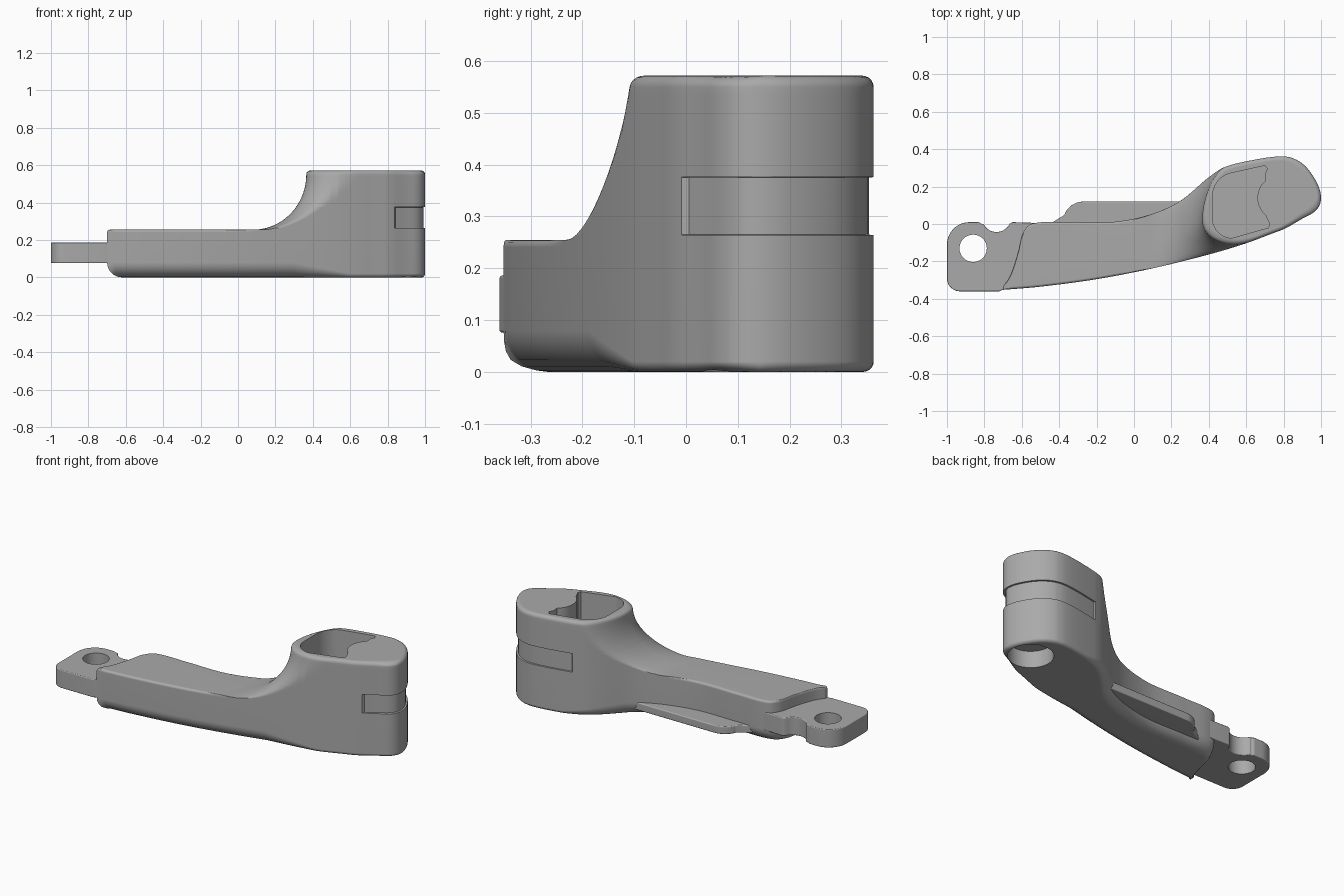
import bpy, bmesh
from math import sin, cos, acos, pi, sqrt

cube = bpy.data.objects.get("Cube")
if cube:
    bpy.data.objects.remove(cube, do_unlink=True)

grey = bpy.data.materials.new("plain grey")
grey.use_nodes = True
grey.diffuse_color = (0.4, 0.4, 0.4, 1)
grey.node_tree.nodes["Principled BSDF"].inputs["Base Color"].default_value = (0.4, 0.4, 0.4, 1)


def make_object(name, verts, faces):
    mesh = bpy.data.meshes.new(name)
    mesh.from_pydata(verts, [], faces)
    bm = bmesh.new()
    bm.from_mesh(mesh)
    bmesh.ops.remove_doubles(bm, verts=bm.verts, dist=1e-4)
    bmesh.ops.recalc_face_normals(bm, faces=bm.faces)
    bm.to_mesh(mesh)
    bm.free()
    mesh.materials.append(grey)
    ob = bpy.data.objects.new(name, mesh)
    bpy.context.collection.objects.link(ob)
    return ob


def activate(ob):
    bpy.ops.object.select_all(action='DESELECT')
    ob.select_set(True)
    bpy.context.view_layer.objects.active = ob


def apply_modifier(ob, mod):
    activate(ob)
    bpy.ops.object.modifier_apply(modifier=mod.name)


def cut(ob, cutter):
    mod = ob.modifiers.new("cut", 'BOOLEAN')
    mod.operation = 'DIFFERENCE'
    mod.solver = 'EXACT'
    mod.object = cutter
    cutter.hide_render = True
    apply_modifier(ob, mod)
    bpy.data.objects.remove(cutter, do_unlink=True)


def bevel(ob, width):
    mod = ob.modifiers.new("bevel", 'BEVEL')
    mod.width, mod.segments, mod.limit_method = width, 3, 'ANGLE'
    mod.angle_limit = 0.9
    apply_modifier(ob, mod)


def prism(name, outline, z0, z1):
    n = len(outline)
    verts = [(x, y, z) for z in (z0, z1) for x, y in outline]
    faces = [(i, (i + 1) % n, n + (i + 1) % n, n + i) for i in range(n)]
    faces += [tuple(range(n))[::-1], tuple(range(n, 2 * n))]
    return make_object(name, verts, faces)


def arc(cx, cy, r, a0, a1, n=10):
    return [(cx + r * cos((a0 + (a1 - a0) * i / n) * pi / 180),
             cy + r * sin((a0 + (a1 - a0) * i / n) * pi / 180)) for i in range(n + 1)]


def circle(cx, cy, r):
    return arc(cx, cy, r, 0, 360, 48)[:-1]


def hermite(pts, x):
    """Smooth curve y(x) through the points."""
    def slope(i):
        a, b = pts[max(i - 1, 0)], pts[min(i + 1, len(pts) - 1)]
        return (b[1] - a[1]) / (b[0] - a[0])
    i = 0
    while i < len(pts) - 2 and x > pts[i + 1][0]:
        i += 1
    (x0, y0), (x1, y1) = pts[i], pts[i + 1]
    w = x1 - x0
    t = min(max((x - x0) / w, 0), 1)
    return ((2 * t**3 - 3 * t**2 + 1) * y0 + (t**3 - 2 * t**2 + t) * w * slope(i)
            + (3 * t**2 - 2 * t**3) * y1 + (t**3 - t**2) * w * slope(i + 1))


def clamp01(v):
    return min(max(v, 0), 1)


def quarter(q):
    return sqrt(max(0, 1 - (1 - clamp01(q))**2))


# Plan outline of the lever body: front edge and back edge
FRONT = [(-.7, -.352), (-.5, -.335), (-.2, -.295), (.1, -.237), (.4, -.163),
         (.6, -.103), (.78, -.036), (.9, .0), (1, -.02)]
BACK = [(-.7, -.335), (-.66, -.27), (-.62, -.15), (-.6, -.06), (-.55, 0), (-.35, .01),
        (-.1, .012), (.1, .055), (.25, .125), (.4, .25), (.48, .302), (.6, .335),
        (.78, .362), (.9, .352), (1, .3)]
ARM_TOP, TOP, START = .255, .572, .08

# Columns: arm, moving neck and fixed head end
ARM_N, NECK_N, END_N = 44, 26, 26
end_x = sorted([.5 + .5 * sin(pi / 2 * i / END_N) for i in range(END_N + 1)] + [.537, .543, .836, .842])


def ring(z_of, inset_of, left=None, groove=False):
    """One closed section; left is the rounded end of the neck above the arm."""
    base = START if left is None else left
    low = -.7 if left is None else left
    xs = [(-.7 + (START + .7) * (i / ARM_N)**1.4) if left is None else left for i in range(ARM_N)]
    xs += [base + (.5 - base) * (i / NECK_N)**1.7 for i in range(NECK_N)] + end_x
    round_r = .05 + .22 * clamp01((z_of(0) - ARM_TOP) / .3)
    sides = [[], []]
    for x0 in xs:
        for side in (0, 1):
            ins = inset_of(x0)
            if groove and x0 > (.84, .54)[side]:
                ins += .009
            x = min(max(x0, low + ins), 1 - ins)
            f, b = hermite(FRONT, x), hermite(BACK, x)
            half = (b - f) / 2 * quarter((1 - ins - x) / .22)
            if left is not None:
                half *= quarter((x - low - ins) / (round_r * (1, .45)[side]))
            half = max(half - ins * min(1, half / .05), 0)
            sides[side].append((x, (f + b) / 2 + (half if side else -half), z_of(x0)))
    return sides[0] + sides[1][::-1]


def bottom_radius(x):
    return .08 - .06 * clamp01((x - .3) / .3)


rings = []
for k in range(7):
    a = pi / 2 * k / 6
    rings.append(ring(lambda x: bottom_radius(x) * (1 - cos(a)),
                      lambda x: bottom_radius(x) * (1 - sin(a))))
for k in range(5):
    a = pi / 2 * k / 4
    rings.append(ring(lambda x: ARM_TOP - .014 * (1 - sin(a)),
                      lambda x: .014 * (1 - cos(a)) * clamp01((.1 - x) / .2)))

# Neck flare, grip groove and rounded top rim
GROOVE = (.264, .376)
levels = [(.2552, 0), (.2575, 0), (.261, 0), (GROOVE[0], 0), (GROOVE[0] + .001, 1)]
levels += [(.266 + .0109 * i, 1) for i in range(1, 10)] + [(GROOVE[1] - .001, 1), (GROOVE[1], 0)]
levels += [(.376 + .0176 * i, 0) for i in range(1, 10)] + [(TOP - .022, 0)]
levels = [(z, g, 0) for z, g in levels]
levels += [(TOP - .022 * (1 - sin(pi / 2 * k / 5)), 0, .022 * (1 - cos(pi / 2 * k / 5))) for k in range(1, 6)]
for z, g, ins in levels:
    a = acos(max(0, 1 - (z - ARM_TOP) / .295))
    rings.append(ring(lambda x: z, lambda x: ins, START + .285 * sin(a), bool(g)))

n = len(rings[0])
verts = [v for r in rings for v in r]
faces = [(k * n + i, k * n + (i + 1) % n, (k + 1) * n + (i + 1) % n, (k + 1) * n + i)
         for k in range(len(rings) - 1) for i in range(n)]
faces += [tuple(range(n))[::-1], tuple(range(len(verts) - n, len(verts)))]
body = make_object("lever_body", verts, faces)

# Pocket in the head, with a concave right wall, and round bore underneath
pocket = [(.725, .0), (.718, -.02)] + arc(.525, .03, .105, 270, 180)
pocket += arc(.545, .15, .125, 175, 100) + [(.6, .29), (.7, .312), (.712, .295), (.7, .265)]
pocket += arc(.78, .14, .12, 130, 230)
cut(body, prism("pocket_cutter", pocket, .15, .8))
cut(body, prism("bore_cutter", circle(.85, .155, .124), -.1, .1))

# Mounting tab with eye hole and notch
tab_outline = arc(-.93, -.29, .07, 180, 270) + [(-.72, -.36), (-.66, -.33), (-.5, -.28), (-.5, .005), (-.65, .01)]
tab_outline += arc(-.735, .035, .078, -25, -155) + arc(-.835, -.01, .02, 30, 90, 4) + arc(-.88, -.11, .12, 90, 180)
tab = prism("mounting_tab", tab_outline, .076, .186)
bevel(tab, .006)
cut(tab, prism("eye_cutter", circle(-.86, -.13, .073), -.1, .4))

# Thin ledge along the back of the arm
ledge_outline = [(-.48, -.1), (-.45, 0), (-.41, .025)] + arc(-.27, .01, .11, 160, 90)
ledge_outline += [(.23, .12), (.3, .12), (.3, -.05)]
ledge = prism("back_ledge", ledge_outline, .035, .082)
bevel(ledge, .006)

# Smooth shading, with the broad flat faces kept flat
for ob in (body, tab, ledge):
    activate(ob)
    bpy.ops.object.shade_smooth_by_angle(angle=.6)
    mod = ob.modifiers.new("flat faces", 'WEIGHTED_NORMAL')
    mod.keep_sharp = True
